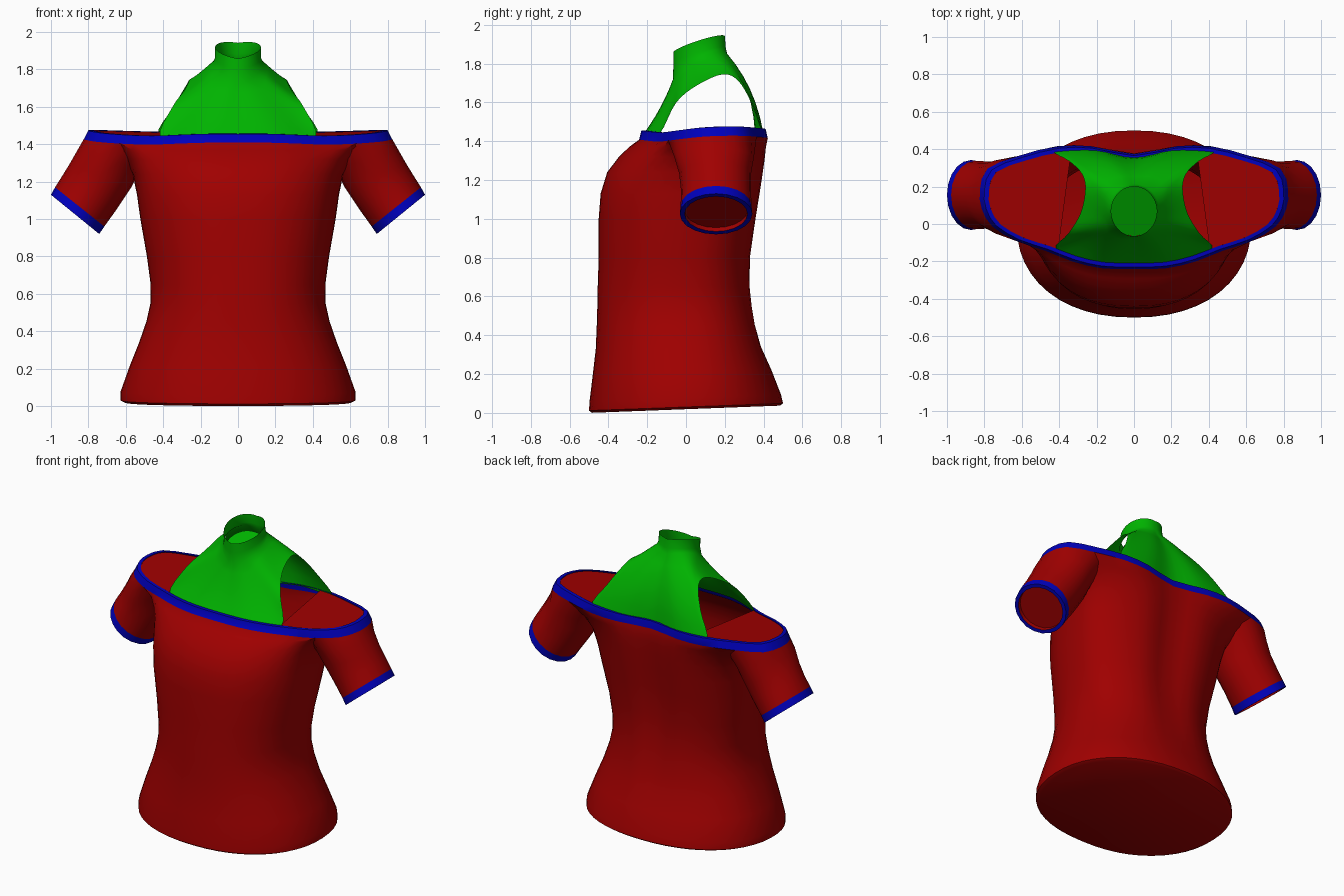
import bpy, bmesh, math
from mathutils import Vector

if "Cube" in bpy.data.objects:
    bpy.data.objects.remove(bpy.data.objects["Cube"])


def material(name, rgb):
    m = bpy.data.materials.new(name)
    m.diffuse_color = (*rgb, 1)
    m.use_nodes = True
    m.node_tree.nodes["Principled BSDF"].inputs["Base Color"].default_value = m.diffuse_color
    return m


RED = material("red_cloth", (0.35, 0, 0))
BLUE = material("blue_trim", (0, 0, 0.5))
GREEN = material("green_cloth", (0, 0.45, 0))


def spline(keys, t):
    """Smooth point on a half outline (front centre to back centre), mirrored at its ends."""
    flip = lambda p: Vector((-p[0], p[1], p[2]))
    p = [flip(keys[1])] + [Vector(k) for k in keys] + [flip(keys[-2])]
    i = min(int(t), len(keys) - 2)
    u = t - i
    a, b, c, d = p[i:i + 4]
    return 0.5 * (2 * b + (c - a) * u + (2 * a - 5 * b + 4 * c - d) * u * u
                  + (3 * b - a - 3 * c + d) * u ** 3)


def full_ring(half):
    """Complete a half outline by mirroring it in x."""
    return half + [Vector((-p.x, p.y, p.z)) for p in half[-2:0:-1]]


def loft(name, rings, mats, trim=(), cap_start=False, cap_end=False):
    """Skin closed rings; strips listed in trim get the second material."""
    bm = bmesh.new()
    rows = [[bm.verts.new(p) for p in r] for r in rings]
    n = len(rows[0])
    for k in range(len(rows) - 1):
        for j in range(n):
            f = bm.faces.new((rows[k][j], rows[k][(j + 1) % n],
                              rows[k + 1][(j + 1) % n], rows[k + 1][j]))
            f.material_index = int(k in trim)
    if cap_start:
        bm.faces.new(rows[0])
    if cap_end:
        bm.faces.new(rows[-1])
    bmesh.ops.recalc_face_normals(bm, faces=bm.faces)
    me = bpy.data.meshes.new(name)
    bm.to_mesh(me)
    bm.free()
    for m in mats:
        me.materials.append(m)
    ob = bpy.data.objects.new(name, me)
    bpy.context.collection.objects.link(ob)
    bpy.ops.object.select_all(action='DESELECT')
    ob.select_set(True)
    bpy.context.view_layer.objects.active = ob
    bpy.ops.object.shade_smooth_by_angle(angle=math.radians(40))
    return ob


# Off-shoulder neckline, half outline from front to back
RIM = [(0, -.23, 1.455), (.17, -.225, 1.455), (.32, -.19, 1.45), (.46, -.135, 1.445),
       (.61, -.085, 1.45), (.735, -.01, 1.46), (.79, .08, 1.47), (.80, .18, 1.475),
       (.76, .29, 1.475), (.60, .355, 1.47), (.40, .405, 1.465), (.22, .405, 1.46),
       (0, .365, 1.455)]


def band_low(t):
    """Lower edge of the neckline trim."""
    p = spline(RIM, t)
    return Vector((p.x * 1.03, .1 + (p.y - .1) * 1.035, p.z - .047))


def band_lip(t):
    """Inner edge of the neckline trim."""
    p = spline(RIM, t)
    return Vector((p.x * .97, .1 + (p.y - .1) * .935, p.z + .001))


# Torso: z, half width, front y, back y, spine groove, blend towards neckline
BODY = [(0, .605, -.485, .485, 0, 0), (.012, .628, -.50, .50, 0, 0),
        (.06, .628, -.497, .49, 0, 0), (.2, .58, -.48, .44, 0, 0),
        (.33, .53, -.465, .395, .01, 0), (.45, .49, -.46, .37, .02, 0),
        (.55, .468, -.457, .355, .025, 0), (.65, .467, -.455, .345, .03, 0),
        (.8, .487, -.45, .347, .04, 0), (1.0, .522, -.45, .375, .05, 0),
        (1.13, .54, -.44, .395, .05, 0), (1.24, .55, -.415, .41, .05, .05),
        (1.32, .56, -.375, .418, .045, .22), (1.37, .57, -.345, .42, .04, .5)]
HALF = 24
rings = []
for z, w, front, back, groove, mix in BODY:
    yc = (front + back) / 2 + .1 * min(1, z / 1.2)
    power = .91 - .06 * min(1, z)
    half = []
    for i in range(HALF + 1):
        a = math.pi * i / HALF
        s, c = math.sin(a), math.cos(a)
        x = w * abs(s) ** power
        y = yc + (front - yc if c > 0 else back - yc) * abs(c) ** power
        if c < 0:
            y -= groove * math.exp(-(x / .12) ** 2)
        tilt = .038 * (y + .5) * max(0, 1 - z / .5)
        half.append(Vector((x, y, z + tilt)).lerp(
            Vector((*band_low(i / 2).xy, z)), mix))
    half[0].x = half[-1].x = 0
    rings.append(full_ring(half))
for edge in (band_low, lambda t: spline(RIM, t), band_lip):
    rings.append(full_ring([edge(i / 2) for i in range(HALF + 1)]))
top_strip = len(rings) - 2
loft("shirt_body", rings, [RED, BLUE], trim=(top_strip - 1, top_strip), cap_start=True)

# Sleeves: underside (x, z), outer side (x, z), y centre, half depth
# (the last two rows are the cuff lip and the recessed lining)
SLEEVE = [(.52, 1.27, .86, 1.365, .145, .205), (.57, 1.17, .90, 1.295, .15, .185),
          (.65, 1.05, .94, 1.23, .155, .18), (.715, .96, .978, 1.17, .155, .183),
          (.742, .92, 1.0, 1.13, .155, .187), (.76, .935, .982, 1.115, .155, .162),
          (.745, .955, .967, 1.135, .155, .162)]
N = 20
angles = [-math.pi + 2 * math.pi * j / N for j in range(N)]
for side, sx in (("right", 1), ("left", -1)):
    top = []
    for a in angles:
        if math.cos(a) > -1e-6:
            top.append(band_low(6.5 + 2.5 * a / (math.pi / 2)))
        else:
            top.append(Vector((.61 + .2 * math.cos(a), .135 + .225 * math.sin(a), 1.41)))
    srings = [top]
    for lx, lz, ox, oz, yc, d in SLEEVE:
        srings.append([Vector(((lx + ox) / 2 + math.cos(a) * (ox - lx) / 2,
                               yc + d * math.sin(a),
                               (lz + oz) / 2 + math.cos(a) * (oz - lz) / 2)) for a in angles])
    flip = [[Vector((p.x * sx, p.y, p.z)) for p in r] for r in srings]
    loft("sleeve_" + side, flip, [RED, BLUE], trim=(4, 5), cap_end=True)

    # Flat panel closing the top of the shoulder
    panel = [band_lip(2.7 + 7.6 * k / 20) for k in range(21)]
    panel = [Vector((p.x * sx, p.y, p.z - .004)) for p in panel]
    if sx < 0:
        panel.reverse()
    loft("shoulder_panel_" + side, [panel], [RED], cap_start=True)

# Halter yoke: lower edge along the neckline, then over the armhole, half outline
YOKE = [(0, -.217, 1.44), (.21, -.207, 1.44), (.415, -.135, 1.44), (.35, -.05, 1.60),
        (.285, .06, 1.69), (.26, .19, 1.745), (.28, .27, 1.71), (.345, .335, 1.60),
        (.425, .39, 1.45), (.21, .395, 1.45), (0, .355, 1.445)]
STEPS = 40


def neck(t, rx, y0, y1, z, slope, lift):
    """Point on a tilted oval around the neck."""
    a = math.pi * t / 10
    return Vector((rx * math.sin(a), (y0 + y1) / 2 - (y1 - y0) / 2 * math.cos(a),
                   z - slope * math.cos(a) + lift * math.sin(a)))


ts = [10 * i / STEPS for i in range(STEPS + 1)]
yrings = [full_ring([neck(t, .122, -.065, .20, 1.90, .042, .02) for t in ts]),
          full_ring([neck(t, .122, -.065, .205, 1.84, .042, .02) for t in ts])]
for k in range(7):
    u = k / 6
    half = []
    for t in ts:
        p0 = neck(t, .135, -.067, .213, 1.78, .065, .05)
        p2 = spline(YOKE, t)
        back = max(0, -math.cos(math.pi * t / 10))
        ctrl = (p0 + p2) / 2 + Vector((0, .06 * back + .02 * (1 - back), .045 * back - .01))
        half.append(p0 * (1 - u) ** 2 + ctrl * 2 * u * (1 - u) + p2 * u * u)
    half[0].x = half[-1].x = 0
    yrings.append(full_ring(half))
loft("halter_yoke", yrings, [GREEN])

# Lining that closes the neck at its base
lining = full_ring([neck(t, .128, -.064, .205, 1.76, .065, .03) for t in ts])
loft("neck_lining", [lining], [GREEN], cap_start=True)
